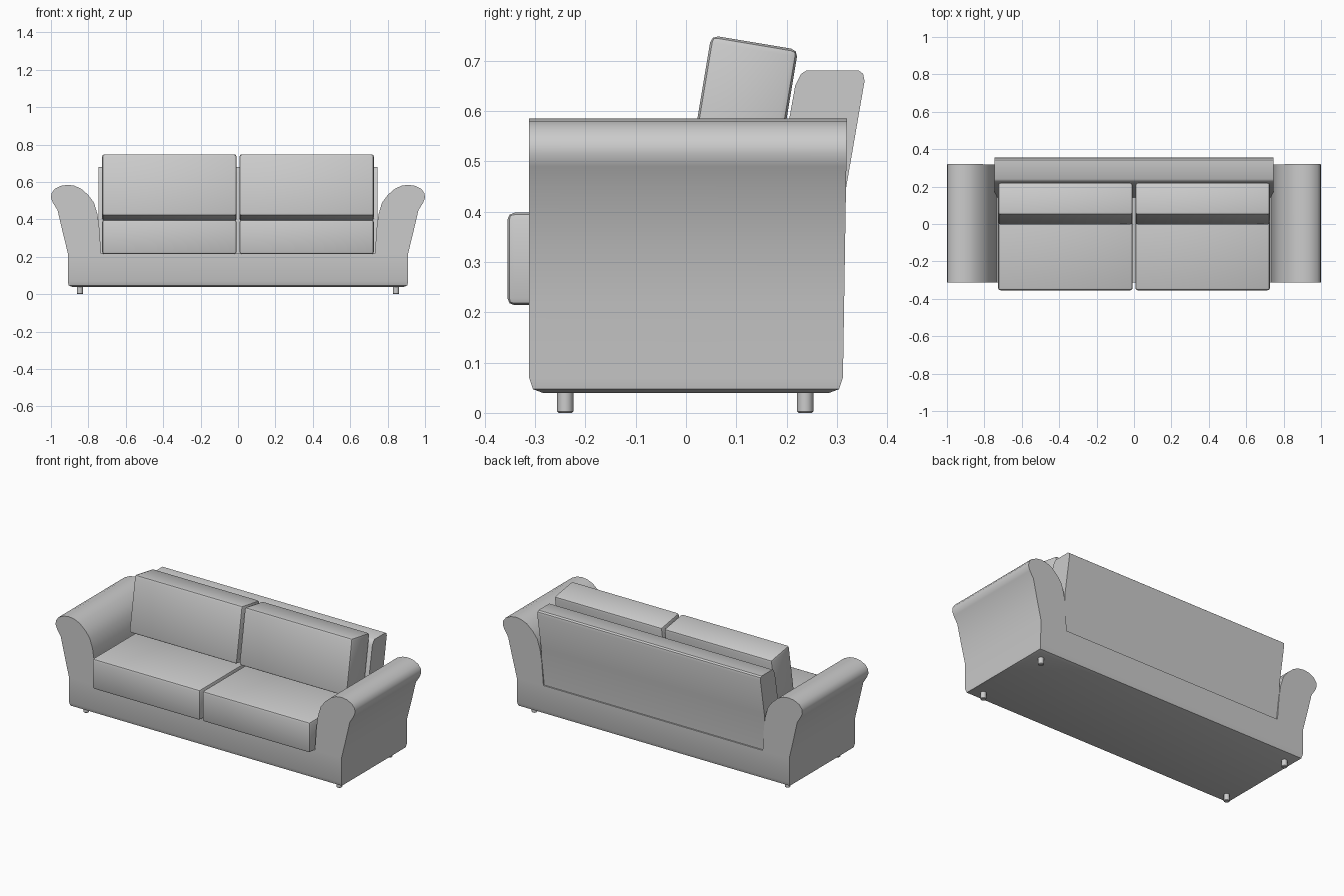
import bpy, bmesh, math
from mathutils import Matrix, Vector

if "Cube" in bpy.data.objects:
    bpy.data.objects.remove(bpy.data.objects["Cube"])


def finish(name, bm, angle=35):
    bmesh.ops.recalc_face_normals(bm, faces=bm.faces)
    me = bpy.data.meshes.new(name)
    bm.to_mesh(me)
    bm.free()
    ob = bpy.data.objects.new(name, me)
    bpy.context.collection.objects.link(ob)
    bpy.ops.object.select_all(action='DESELECT')
    bpy.context.view_layer.objects.active = ob
    ob.select_set(True)
    bpy.ops.object.shade_smooth_by_angle(angle=math.radians(angle))
    return ob


def prism(points, offset):
    """Extrude a closed outline along the given vector."""
    bm = bmesh.new()
    face = bm.faces.new([bm.verts.new(p) for p in points])
    ext = bmesh.ops.extrude_face_region(bm, geom=[face])
    verts = [g for g in ext['geom'] if isinstance(g, bmesh.types.BMVert)]
    bmesh.ops.translate(bm, verts=verts, vec=offset)
    return bm


def cushion(name, size, matrix, bevel):
    bm = bmesh.new()
    bmesh.ops.create_cube(bm, size=1, matrix=Matrix.Diagonal((*size, 1)))
    bmesh.ops.bevel(bm, geom=bm.edges[:], offset=bevel, segments=2,
                    profile=0.5, affect='EDGES')
    bm.transform(matrix)
    return finish(name, bm)


# Body: base and both rolled arms as one U-shaped outline
half = [(0.91, 0.07), (0.91, 0.22), (0.937, 0.33), (0.965, 0.45), (0.99, 0.49),
        (1.0, 0.515), (0.997, 0.54), (0.98, 0.563), (0.945, 0.58), (0.91, 0.585),
        (0.875, 0.58), (0.84, 0.565), (0.80, 0.53), (0.77, 0.49), (0.752, 0.43),
        (0.742, 0.36), (0.732, 0.218)]
outline = half + [(-x, z) for x, z in reversed(half)]
body = prism([(x, -0.312, z) for x, z in outline], (0, 0.624, 0))
for v in body.verts:
    if v.co.y > 0:
        v.co.y += (v.co.z - 0.07) * 0.016
# Rounded underside
body.faces.ensure_lookup_table()
bottom = next(f for f in body.faces if all(abs(v.co.z - 0.07) < 1e-4 for v in f.verts))
for x, y, z in [(0.906, 0.304, 0.047), (0.888, 0.285, 0.04)]:
    ext = bmesh.ops.extrude_face_region(body, geom=[bottom])
    body.faces.remove(bottom)
    bottom = next(g for g in ext['geom'] if isinstance(g, bmesh.types.BMFace))
    for v in bottom.verts:
        v.co = Vector((math.copysign(x, v.co.x), math.copysign(y, v.co.y), z))
finish("sofa_body", body)

# Leaning backrest
back = [(0.305, 0.20), (0.317, 0.44), (0.355, 0.66), (0.352, 0.674), (0.343, 0.681),
        (0.24, 0.681), (0.229, 0.674), (0.217, 0.65), (0.174, 0.41), (0.14, 0.20)]
finish("backrest", prism([(-0.745, y, z) for y, z in back], (1.49, 0, 0)))

# Seat and back cushions, plus feet, on both sides
tilt = Matrix.Rotation(math.radians(-9.5), 4, 'X')
for side, s in (("left", -1), ("right", 1)):
    cushion("seat_cushion_" + side, (0.72, 0.52, 0.184),
            Matrix.Translation((s * 0.367, -0.095, 0.306)), 0.014)
    cushion("back_cushion_" + side, (0.72, 0.175, 0.335),
            Matrix.Translation((s * 0.367, 0.109, 0.571)) @ tilt, 0.014)
    for end, y in (("front", -0.24), ("back", 0.237)):
        bm = bmesh.new()
        bmesh.ops.create_cone(bm, cap_ends=True, segments=16, radius1=0.016,
                              radius2=0.016, depth=0.044,
                              matrix=Matrix.Translation((s * 0.845, y, 0.022)))
        bmesh.ops.bevel(bm, geom=[e for e in bm.edges if all(v.co.z < 0.01 for v in e.verts)],
                        offset=0.003, segments=1, affect='EDGES')
        finish(f"foot_{end}_{side}", bm)
